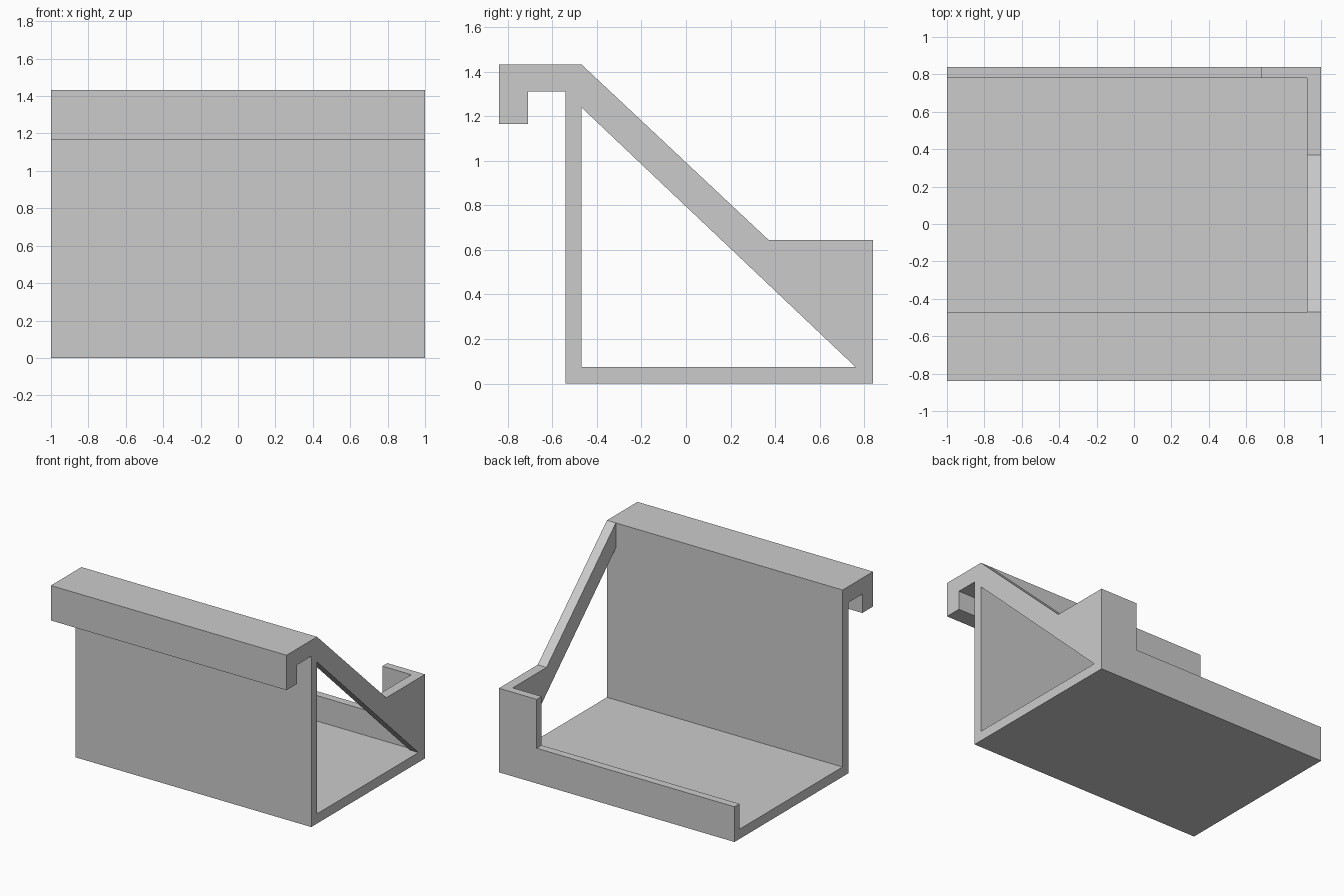
import bpy
import bmesh

cube = bpy.data.objects.get("Cube")
if cube:
    bpy.data.objects.remove(cube, do_unlink=True)

grey = bpy.data.materials.new("light grey")
grey.use_nodes = True
colour = (0.6, 0.6, 0.6, 1)
grey.diffuse_color = colour
grey.node_tree.nodes["Principled BSDF"].inputs["Base Color"].default_value = colour


def extrude_profile(name, points, x0, x1):
    """Extrude a (y, z) outline along x from x0 to x1."""
    bm = bmesh.new()
    face = bm.faces.new([bm.verts.new((x0, y, z)) for y, z in points])
    new = bmesh.ops.extrude_face_region(bm, geom=[face])["geom"]
    bmesh.ops.translate(bm, vec=(x1 - x0, 0, 0),
                        verts=[v for v in new if isinstance(v, bmesh.types.BMVert)])
    bmesh.ops.recalc_face_normals(bm, faces=bm.faces)
    mesh = bpy.data.meshes.new(name)
    bm.to_mesh(mesh)
    bm.free()
    mesh.materials.append(grey)
    obj = bpy.data.objects.new(name, mesh)
    bpy.context.collection.objects.link(obj)
    return obj


def cut(obj, name, points, x0, x1):
    """Remove an extruded outline from obj."""
    cutter = extrude_profile(name, points, x0, x1)
    cutter.hide_render = True
    mod = obj.modifiers.new(name, "BOOLEAN")
    mod.operation = "DIFFERENCE"
    mod.solver = "EXACT"
    mod.object = cutter
    bpy.context.view_layer.objects.active = obj
    bpy.ops.object.modifier_apply(modifier=name)
    bpy.data.objects.remove(cutter, do_unlink=True)


# Full side silhouette: hook, wall, brace, rear and floor
tray = extrude_profile("hanging_tray", [
    (-0.84, 1.165), (-0.84, 1.433), (-0.47, 1.433), (0.37, 0.645),
    (0.84, 0.645), (0.84, 0), (-0.54, 0), (-0.54, 1.31),
    (-0.71, 1.31), (-0.71, 1.165)], -1, 1)

# Inner space, leaving the thin side brace
cut(tray, "inner_space",
    [(-0.47, 0.075), (0.78, 0.075), (0.78, 1.6), (-0.47, 1.6)], -1.1, 0.925)

# Triangular opening in the side brace
cut(tray, "side_opening",
    [(-0.47, 0.075), (0.76, 0.075), (-0.47, 1.24)], 0.85, 1.1)

# Low rear lip, leaving a tall corner
cut(tray, "rear_notch",
    [(0.7, 0.27), (0.95, 0.27), (0.95, 1), (0.7, 1)], -1.1, 0.68)
